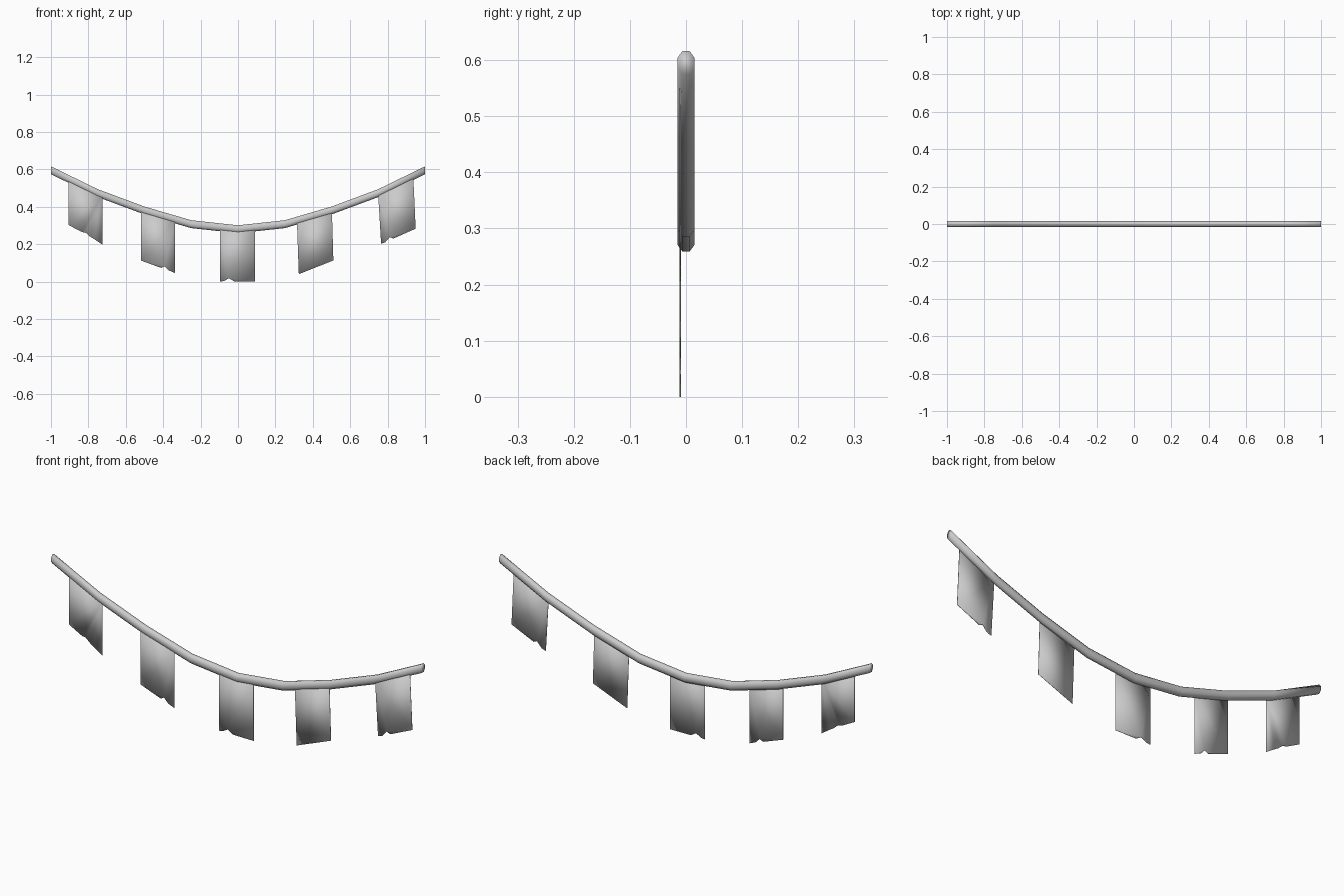
import bpy, bmesh, math

if "Cube" in bpy.data.objects:
    bpy.data.objects.remove(bpy.data.objects["Cube"])

# half profile of the sagging rope: x -> centre height
HALF = [(0, .28), (.25, .307), (.5, .38), (.75, .473), (1, .595)]
PATH = [(-x, z) for x, z in HALF[:0:-1]] + HALF


def rope_z(x):
    for (x0, z0), (x1, z1) in zip(PATH, PATH[1:]):
        if x0 <= x <= x1:
            return z0 + (z1 - z0) * (x - x0) / (x1 - x0)
    return PATH[-1][1]


def finish(bm, name):
    bmesh.ops.recalc_face_normals(bm, faces=bm.faces[:])
    for f in bm.faces:
        f.smooth = True
    me = bpy.data.meshes.new(name)
    bm.to_mesh(me)
    bm.free()
    ob = bpy.data.objects.new(name, me)
    bpy.context.collection.objects.link(ob)
    return ob


# rope: octagonal section with flat top and bottom, swept along the path
def make_rope(sides=8, ry=.0168, rz=.0228):
    bm = bmesh.new()
    rings = []
    for x, z in PATH:
        angs = [2 * math.pi * (i + .5) / sides for i in range(sides)]
        rings.append([bm.verts.new((x, ry * math.cos(a), z + rz * math.sin(a))) for a in angs])
    for a, b in zip(rings, rings[1:]):
        for i in range(sides):
            j = (i + 1) % sides
            bm.faces.new((a[i], a[j], b[j], b[i]))
    bm.faces.new(rings[0])
    bm.faces.new(rings[-1])
    finish(bm, "rope")


# flag: thin cloth hung from the rope, with a torn lower edge
def make_flag(name, left, right, bottom, y=-.0103, t=.002):
    outline = bottom + [(right, rope_z(right)), (left, rope_z(left))]
    bm = bmesh.new()
    face = bm.faces.new([bm.verts.new((x, y - t / 2, z)) for x, z in outline])
    ext = bmesh.ops.extrude_face_region(bm, geom=[face], use_keep_orig=True)
    moved = [v for v in ext["geom"] if isinstance(v, bmesh.types.BMVert)]
    bmesh.ops.translate(bm, verts=moved, vec=(0, t, 0))
    bmesh.ops.triangulate(bm, faces=[f for f in bm.faces if len(f.verts) > 4])
    finish(bm, name)


make_rope()
make_flag("flag_far_left", -.905, -.725,
          [(-.905, .302), (-.835, .265), (-.815, .262), (-.79, .24), (-.77, .228), (-.725, .198)])
make_flag("flag_left", -.518, -.337,
          [(-.518, .112), (-.41, .073), (-.392, .082), (-.37, .06), (-.337, .046)])
make_flag("flag_middle", -.096, .092,
          [(-.096, 0), (-.075, .003), (-.048, .018), (-.02, .001), (.092, 0)])
make_flag("flag_right", .315, .502,
          [(.325, .04), (.51, .113)])
make_flag("flag_far_right", .749, .937,
          [(.765, .203), (.787, .21), (.812, .238), (.83, .23), (.95, .283)])
